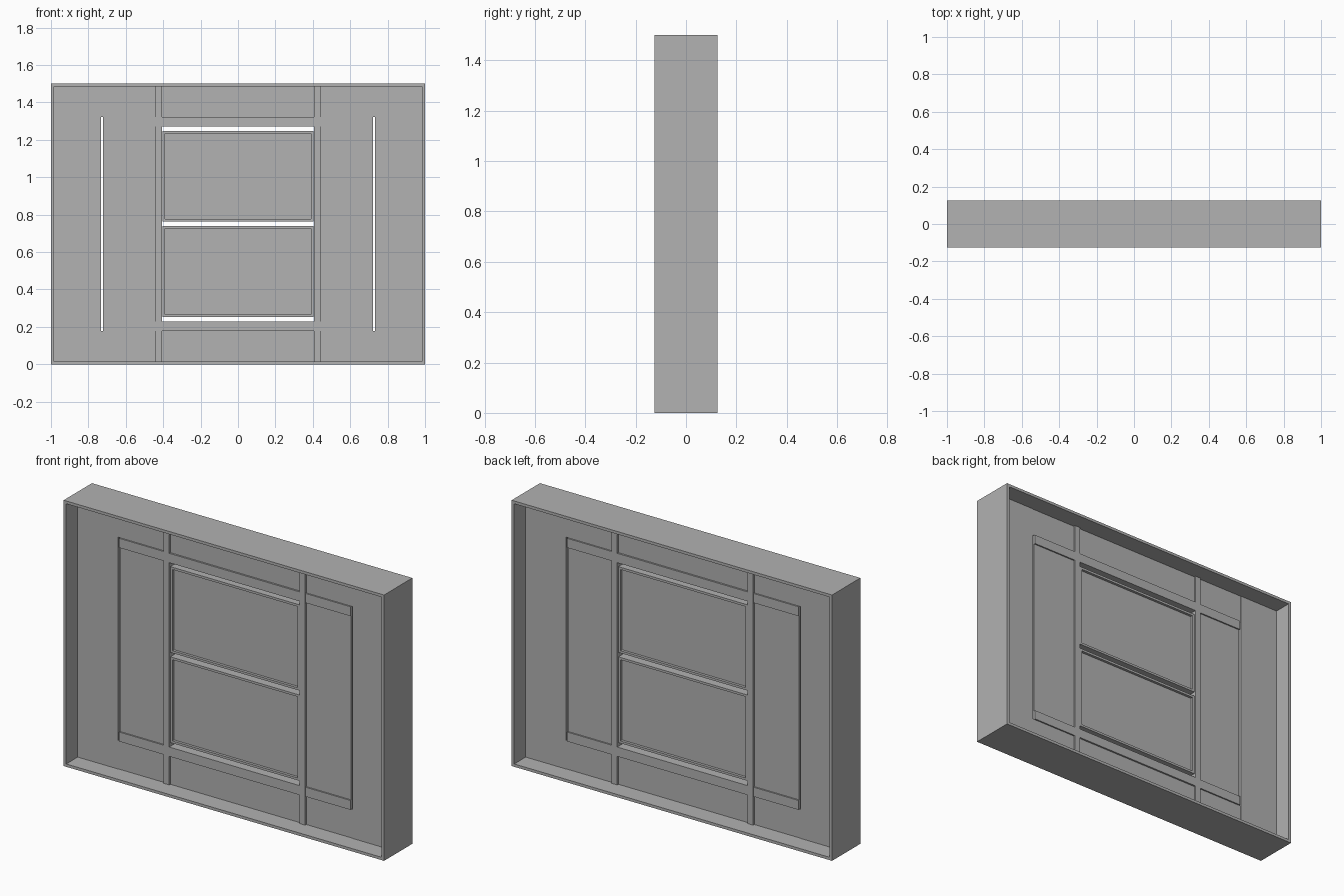
import bpy

old = bpy.data.objects.get("Cube")
if old:
    bpy.data.objects.remove(old, do_unlink=True)

grey = bpy.data.materials.new("plain_grey")
grey.use_nodes = True
colour = (0.445, 0.445, 0.445, 1)
grey.diffuse_color = colour
grey.node_tree.nodes["Principled BSDF"].inputs["Base Color"].default_value = colour


def box(name, x0, x1, z0, z1, half_depth):
    """Box spanning x0..x1 and z0..z1, centred on y = 0."""
    bpy.ops.mesh.primitive_cube_add(size=1, location=((x0 + x1) / 2, 0, (z0 + z1) / 2))
    ob = bpy.context.object
    ob.name = name
    ob.scale = (x1 - x0, 2 * half_depth, z1 - z0)
    bpy.ops.object.transform_apply(location=False, rotation=False, scale=True)
    ob.data.materials.append(grey)
    return ob


def rim(name, x, z0, z1, t, half_depth):
    """Four boards around a rectangle that is symmetric in x."""
    box(name + "_bottom", -x, x, z0, z0 + t, half_depth)
    box(name + "_top", -x, x, z1 - t, z1, half_depth)
    for side, s in (("left", 1), ("right", -1)):
        a, b = sorted((s * x, s * (x - t)))
        box(name + "_" + side, a, b, z0 + t, z1 - t, half_depth)


HEIGHT, WALL = 1.5, 0.016
CORE, BATTEN = 0.022, 0.032

# Deep outer surround, open at front and back
rim("surround", 1.0, 0, HEIGHT, WALL, 0.126)

# Panels and vertical battens on each side
for side, s in (("left", 1), ("right", -1)):
    def side_box(name, a, b, z0, z1, d):
        box(side + "_" + name, *sorted((s * a, s * b)), z0, z1, d)

    side_box("outer_panel", 0.733, 0.984, WALL, HEIGHT - WALL, 0.024)
    side_box("middle_panel", 0.44, 0.722, 0.23, 1.27, CORE)
    side_box("upper_panel", 0.44, 0.733, 1.323, HEIGHT - WALL, CORE)
    side_box("lower_panel", 0.44, 0.733, WALL, 0.177, CORE)
    side_box("vertical_batten", 0.407, 0.442, WALL, HEIGHT - WALL, BATTEN)
    # Cross batten ends
    side_box("upper_cross_batten", 0.442, 0.722, 1.27, 1.323, 0.03)
    side_box("lower_cross_batten", 0.442, 0.722, 0.177, 0.23, 0.03)

# Centre panels and cross battens above and below the window
box("centre_upper_panel", -0.407, 0.407, 1.323, HEIGHT - WALL, CORE)
box("centre_lower_panel", -0.407, 0.407, WALL, 0.177, CORE)
box("centre_upper_batten", -0.407, 0.407, 1.27, 1.323, BATTEN)
box("centre_lower_batten", -0.407, 0.407, 0.177, 0.23, BATTEN)

# Two sashes: a thin rim around a recessed pane
for name, z0, z1 in (("upper_sash", 0.763, 1.247), ("lower_sash", 0.254, 0.738)):
    rim(name, 0.403, z0, z1, 0.013, 0.027)
    box(name + "_pane", -0.39, 0.39, z0 + 0.013, z1 - 0.013, 0.012)
